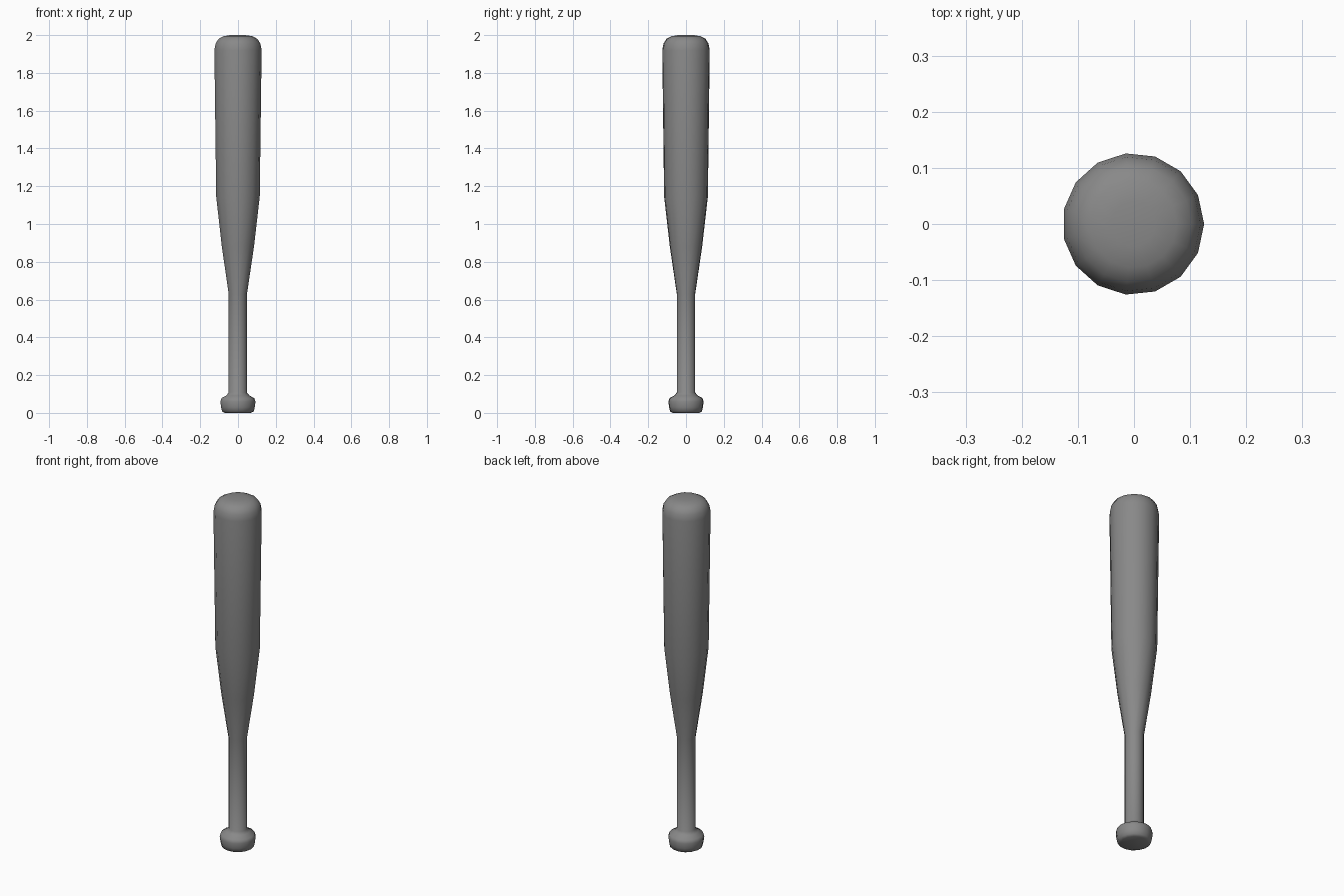
import bpy
import bmesh
from math import cos, sin, tau, radians

cube = bpy.data.objects.get("Cube")
if cube:
    bpy.data.objects.remove(cube)

SIDES = 15
CENTRE_X = -0.0014

# Radius and height, from the knob up to the rounded tip
PROFILE = [
    (0.070, 0.0), (0.085, 0.008), (0.090, 0.03), (0.094, 0.06),
    (0.088, 0.078), (0.062, 0.092), (0.049, 0.108),
    (0.049, 0.63), (0.086, 0.88), (0.1165, 1.145),
    (0.1264, 1.92), (0.120, 1.955), (0.104, 1.98),
    (0.078, 1.994), (0.040, 2.0),
]


def lathe(name, profile, material):
    """Spin a profile about the vertical axis and cap both ends."""
    bm = bmesh.new()
    rings = []
    for radius, z in profile:
        rings.append([
            bm.verts.new((CENTRE_X + radius * cos(tau * i / SIDES),
                          radius * sin(tau * i / SIDES), z))
            for i in range(SIDES)
        ])
    for low, high in zip(rings, rings[1:]):
        for i in range(SIDES):
            j = (i + 1) % SIDES
            bm.faces.new((low[i], low[j], high[j], high[i]))
    bm.faces.new(rings[0][::-1])
    bm.faces.new(rings[-1])
    mesh = bpy.data.meshes.new(name)
    bm.to_mesh(mesh)
    bm.free()
    mesh.materials.append(material)
    obj = bpy.data.objects.new(name, mesh)
    bpy.context.collection.objects.link(obj)
    return obj


# Single grey finish
grey = bpy.data.materials.new("mid_grey")
grey.use_nodes = True
colour = (0.25, 0.25, 0.25, 1.0)
grey.diffuse_color = colour
grey.node_tree.nodes["Principled BSDF"].inputs["Base Color"].default_value = colour

# One continuous turned body: knob, handle, taper and barrel
bat = lathe("bat", PROFILE, grey)
bpy.ops.object.select_all(action="DESELECT")
bat.select_set(True)
bpy.context.view_layer.objects.active = bat
bpy.ops.object.shade_smooth_by_angle(angle=radians(50))
